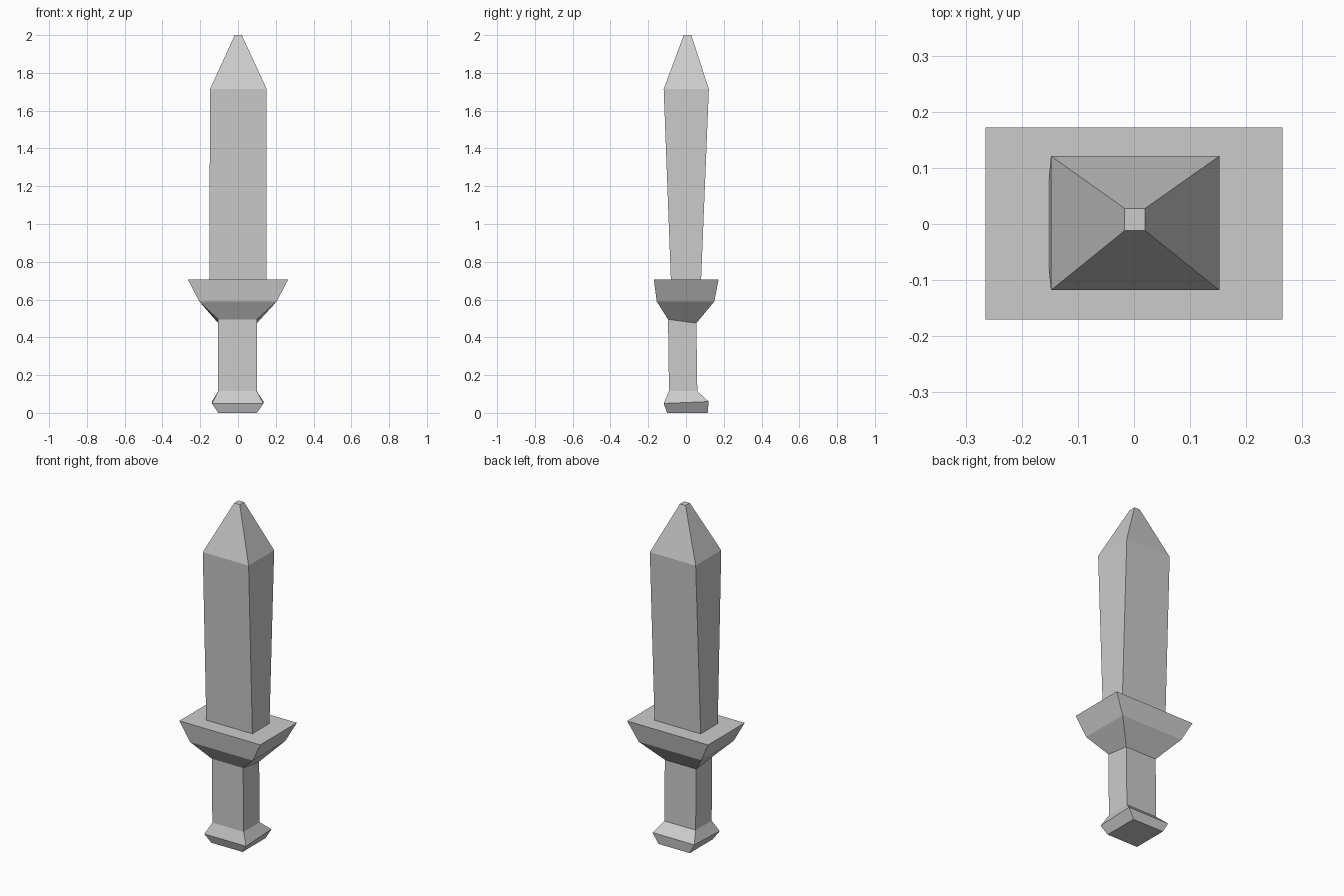
import bpy
import bmesh

if "Cube" in bpy.data.objects:
    bpy.data.objects.remove(bpy.data.objects["Cube"])


def loft(name, sections, cap_bottom=False, cap_top=False):
    """Skin rectangular sections (x0, x1, y0, y1, z at front, z at back)."""
    bm = bmesh.new()
    rings = []
    for x0, x1, y0, y1, zf, zb in sections:
        corners = ((x0, y0, zf), (x1, y0, zf), (x1, y1, zb), (x0, y1, zb))
        rings.append([bm.verts.new(c) for c in corners])
    for low, high in zip(rings, rings[1:]):
        for i in range(4):
            j = (i + 1) % 4
            bm.faces.new((low[i], low[j], high[j], high[i]))
    if cap_bottom:
        bm.faces.new(rings[0][::-1])
    if cap_top:
        bm.faces.new(rings[-1])
    mesh = bpy.data.meshes.new(name)
    bm.to_mesh(mesh)
    bm.free()
    obj = bpy.data.objects.new(name, mesh)
    bpy.context.collection.objects.link(obj)
    return obj


# Sections shared by neighbouring parts, so the seams meet exactly
grip_bottom = (-0.105, 0.10, -0.09, 0.06, 0.115, 0.115)
grip_top = (-0.105, 0.10, -0.095, 0.055, 0.495, 0.475)
blade_base = (-0.152, 0.15, -0.08, 0.08, 0.705, 0.705)

# Flared pommel
loft("pommel", [
    (-0.105, 0.10, -0.10, 0.115, 0.0, 0.0),
    (-0.138, 0.135, -0.118, 0.12, 0.05, 0.06),
    grip_bottom,
], cap_bottom=True)

# Square grip
loft("grip", [grip_bottom, grip_top])

# Guard flaring outward, with a flat ledge around the blade
loft("guard", [
    grip_top,
    (-0.205, 0.205, -0.155, 0.15, 0.59, 0.59),
    (-0.265, 0.265, -0.17, 0.172, 0.705, 0.705),
    blade_base,
])

# Blade widening upward to a blunt pyramid tip
loft("blade", [
    blade_base,
    (-0.148, 0.152, -0.118, 0.121, 1.715, 1.715),
    (-0.017, 0.02, -0.012, 0.028, 2.0, 2.0),
], cap_top=True)
